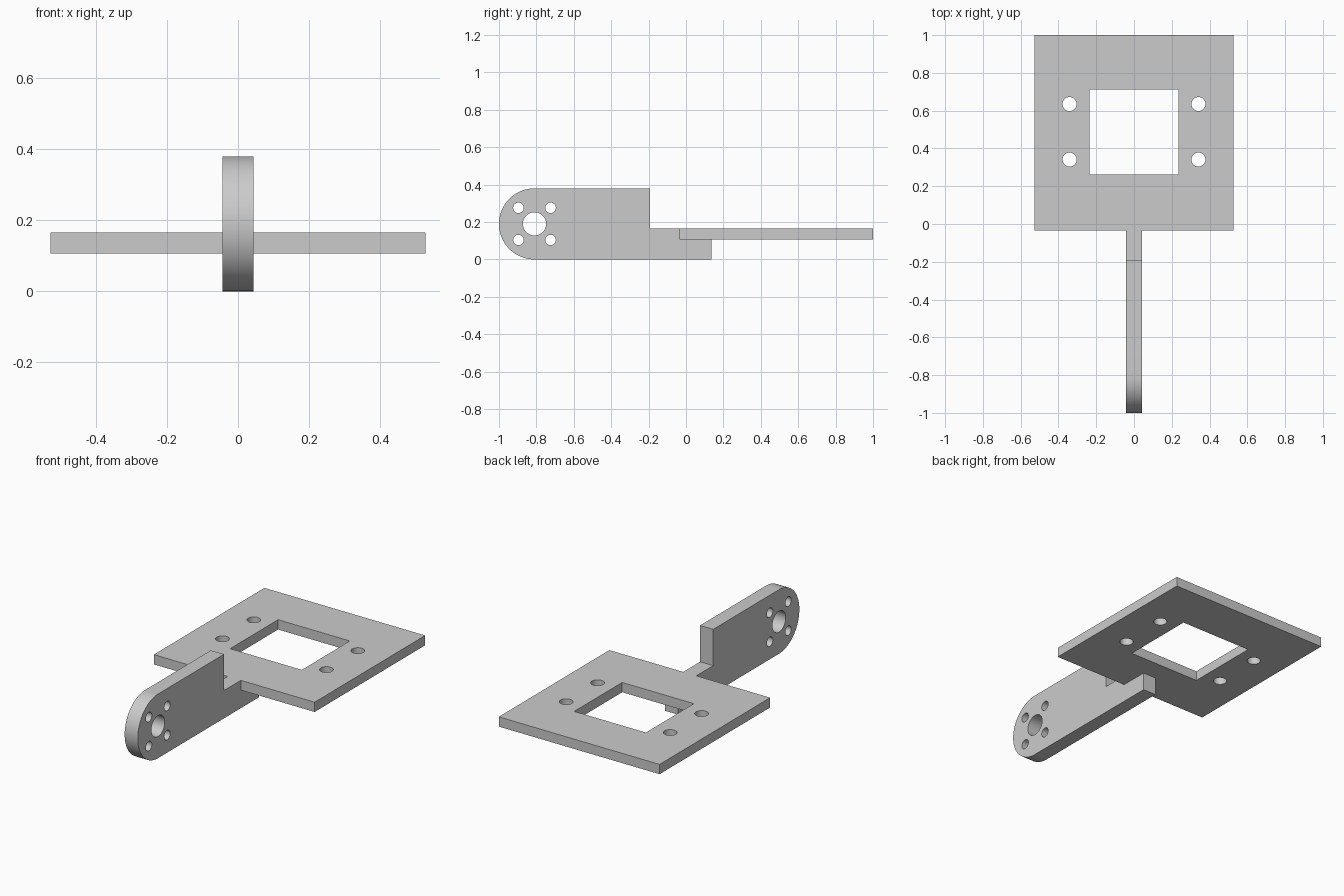
import bpy, bmesh, math
from mathutils import Matrix

cube = bpy.data.objects.get("Cube")
if cube:
    bpy.data.objects.remove(cube, do_unlink=True)

GREY = (0.6, 0.6, 0.6, 1.0)
grey = bpy.data.materials.new("light grey")
grey.use_nodes = True
grey.diffuse_color = GREY
grey.node_tree.nodes["Principled BSDF"].inputs["Base Color"].default_value = GREY


def arc(cx, cy, r, start=0, sweep=360, steps=48):
    """Points along an arc, angles in degrees; a full circle omits its last point."""
    count = steps if sweep == 360 else steps + 1
    angles = [math.radians(start + sweep * i / steps) for i in range(count)]
    return [(cx + r * math.cos(a), cy + r * math.sin(a)) for a in angles]


def rect(x0, x1, y0, y1):
    return [(x0, y0), (x1, y0), (x1, y1), (x0, y1)]


def extruded_part(name, loops, thickness, matrix):
    """Solid sheet from an outline followed by its hole loops."""
    curve = bpy.data.curves.new(name + " profile", "CURVE")
    curve.dimensions = "2D"
    curve.fill_mode = "BOTH"
    curve.extrude = thickness / 2
    for loop in loops:
        spline = curve.splines.new("POLY")
        spline.points.add(len(loop) - 1)
        for point, (x, y) in zip(spline.points, loop):
            point.co = (x, y, 0, 1)
        spline.use_cyclic_u = True
    temp = bpy.data.objects.new(name + " profile", curve)
    bpy.context.collection.objects.link(temp)
    graph = bpy.context.evaluated_depsgraph_get()
    mesh = bpy.data.meshes.new_from_object(temp.evaluated_get(graph))
    bpy.data.objects.remove(temp, do_unlink=True)

    bm = bmesh.new()
    bm.from_mesh(mesh)
    bmesh.ops.remove_doubles(bm, verts=bm.verts, dist=0.0002)
    bm.transform(matrix)
    bmesh.ops.recalc_face_normals(bm, faces=bm.faces)
    bm.to_mesh(mesh)
    bm.free()

    mesh.name = name
    mesh.materials.clear()
    mesh.materials.append(grey)
    obj = bpy.data.objects.new(name, mesh)
    bpy.context.collection.objects.link(obj)
    bpy.ops.object.select_all(action="DESELECT")
    obj.select_set(True)
    bpy.context.view_layer.objects.active = obj
    bpy.ops.object.shade_smooth_by_angle(angle=math.radians(30))
    return obj


PLATE_FRONT, PLATE_LOW, PLATE_TOP = -0.035, 0.107, 0.165
SIGNS = [(a, b) for a in (-1, 1) for b in (-1, 1)]

# Mounting plate: square window and four screw holes
plate = [rect(-0.527, 0.527, PLATE_FRONT, 1.0), rect(-0.235, 0.235, 0.262, 0.711)]
plate += [arc(sx * 0.341, 0.488 + sy * 0.147, 0.037) for sx, sy in SIGNS]
extruded_part("mounting_plate", plate, PLATE_TOP - PLATE_LOW,
              Matrix.Translation((0, 0, (PLATE_LOW + PLATE_TOP) / 2)))

# Upright arm: rounded front, stepped rear with a ledge under the plate
R, HUB = 0.19, -0.81
outline = arc(HUB, R, R, start=90, sweep=180)
outline += [(0.135, 0), (0.135, PLATE_LOW), (PLATE_FRONT, PLATE_LOW),
            (PLATE_FRONT, PLATE_TOP), (-0.193, PLATE_TOP), (-0.193, 2 * R)]
arm = [outline, arc(HUB, R, 0.062)]
arm += [arc(HUB + sy * 0.086, R + sz * 0.086, 0.028, steps=32) for sy, sz in SIGNS]
side_on = Matrix(((0, 0, 1, 0), (1, 0, 0, 0), (0, 1, 0, 0), (0, 0, 0, 1)))
extruded_part("support_arm", arm, 0.086, side_on)
